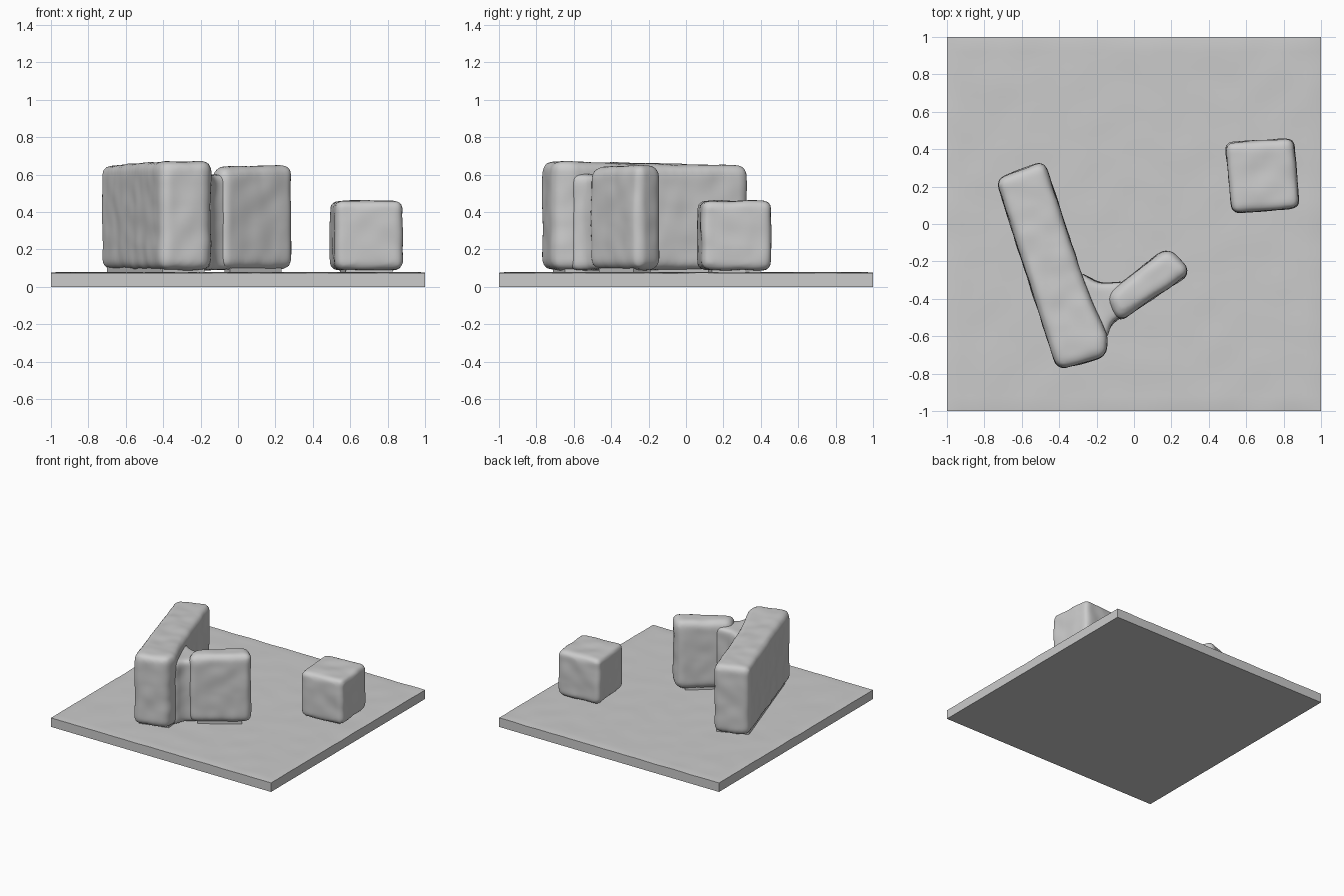
import bpy, bmesh
from mathutils import Vector, noise

if "Cube" in bpy.data.objects:
    bpy.data.objects.remove(bpy.data.objects["Cube"])

grey = bpy.data.materials.new("stone_grey")
grey.diffuse_color = (0.6, 0.6, 0.6, 1)
grey.use_nodes = True
grey.node_tree.nodes["Principled BSDF"].inputs["Base Color"].default_value = grey.diffuse_color


def finish(name, bm, angle=None):
    bmesh.ops.recalc_face_normals(bm, faces=bm.faces)
    me = bpy.data.meshes.new(name)
    bm.to_mesh(me)
    bm.free()
    ob = bpy.data.objects.new(name, me)
    bpy.context.collection.objects.link(ob)
    me.materials.append(grey)
    bpy.ops.object.select_all(action='DESELECT')
    ob.select_set(True)
    bpy.context.view_layer.objects.active = ob
    if angle:
        bpy.ops.object.shade_smooth_by_angle(angle=angle)
    return ob


def lump(p, scale=9):
    return noise.noise(Vector(p) * scale)


def prism(name, outline, z0, tops):
    """Extrude an outline upwards; tops gives the height at each corner."""
    bm = bmesh.new()
    low = [bm.verts.new((x, y, z0)) for x, y in outline]
    high = [bm.verts.new((x, y, t)) for (x, y), t in zip(outline, tops)]
    n = len(outline)
    bm.faces.new(low)
    bm.faces.new(high)
    for i in range(n):
        j = (i + 1) % n
        bm.faces.new((low[i], low[j], high[j], high[i]))
    return finish(name, bm)


def soften(ob, radius):
    """Round the edges, then give the surface a slightly lumpy, hand-made skin."""
    b = ob.modifiers.new("round", 'BEVEL')
    b.width, b.segments, b.limit_method = radius, 5, 'ANGLE'
    r = ob.modifiers.new("skin", 'REMESH')
    r.mode, r.voxel_size = 'VOXEL', 0.016
    s = ob.modifiers.new("smooth", 'SMOOTH')
    s.factor, s.iterations = 0.5, 4
    for m in [m.name for m in ob.modifiers]:
        bpy.ops.object.modifier_apply(modifier=m)
    me = ob.data
    moves = [v.normal * 0.006 * lump(v.co) for v in me.vertices]
    for v, d in zip(me.vertices, moves):
        v.co += d
    bpy.ops.object.shade_smooth_by_angle(angle=0.9)


def foot(name, outline, shrink):
    """Small pad joining a block to the base."""
    c = sum((Vector(p) for p in outline), Vector((0, 0))) / len(outline)
    pts = []
    for p in outline:
        d = Vector(p) - c
        pts.append(c + d * (1 - shrink / d.length))
    prism(name, pts, 0.06, [0.12] * len(pts))


# Base slab with a faintly uneven top
bm = bmesh.new()
bmesh.ops.create_grid(bm, x_segments=50, y_segments=50, size=1)
rim = [e for e in bm.edges if e.is_boundary]
side = bmesh.ops.extrude_edge_only(bm, edges=rim)["geom"]
bottom = {g for g in side if isinstance(g, bmesh.types.BMVert)}
for v in bm.verts:
    if v in bottom:
        v.co.z = 0
    else:
        edge = max(abs(v.co.x), abs(v.co.y)) > 0.99
        v.co.z = 0.078 + 0.003 * lump(v.co, 6) - (0.004 if edge else 0)
bm.edges.ensure_lookup_table()
bmesh.ops.holes_fill(bm, edges=[e for e in bm.edges if e.is_boundary], sides=0)
finish("base_slab", bm, 0.6)

# Long wall, a touch taller at its front end
long_plan = [(-0.74, 0.24), (-0.41, -0.78), (-0.145, -0.71),
             (-0.145, -0.6), (-0.29, -0.24), (-0.48, 0.34)]
soften(prism("long_wall", long_plan, 0.09,
             [0.65, 0.67, 0.675, 0.67, 0.655, 0.65]), 0.05)
foot("long_wall_foot", long_plan, 0.07)

# Short wall branching off at an angle
short_plan = [(-0.15, -0.38), (-0.09, -0.53), (0.31, -0.26), (0.18, -0.12)]
soften(prism("short_wall", short_plan, 0.09, [0.64, 0.64, 0.655, 0.655]), 0.055)
foot("short_wall_foot", short_plan, 0.08)

# Flared neck where the two walls meet
neck_plan = [(-0.3, -0.25), (-0.24, -0.62), (-0.15, -0.62), (-0.12, -0.53),
             (-0.03, -0.47), (-0.03, -0.31), (-0.19, -0.315)]
soften(prism("wall_joint", neck_plan, 0.09, [0.6] * 7), 0.03)

# Separate cube
cube_plan = [(0.485, 0.435), (0.525, 0.055), (0.885, 0.085), (0.855, 0.46)]
soften(prism("small_cube", cube_plan, 0.09, [0.46] * 4), 0.04)
foot("small_cube_foot", cube_plan, 0.08)
